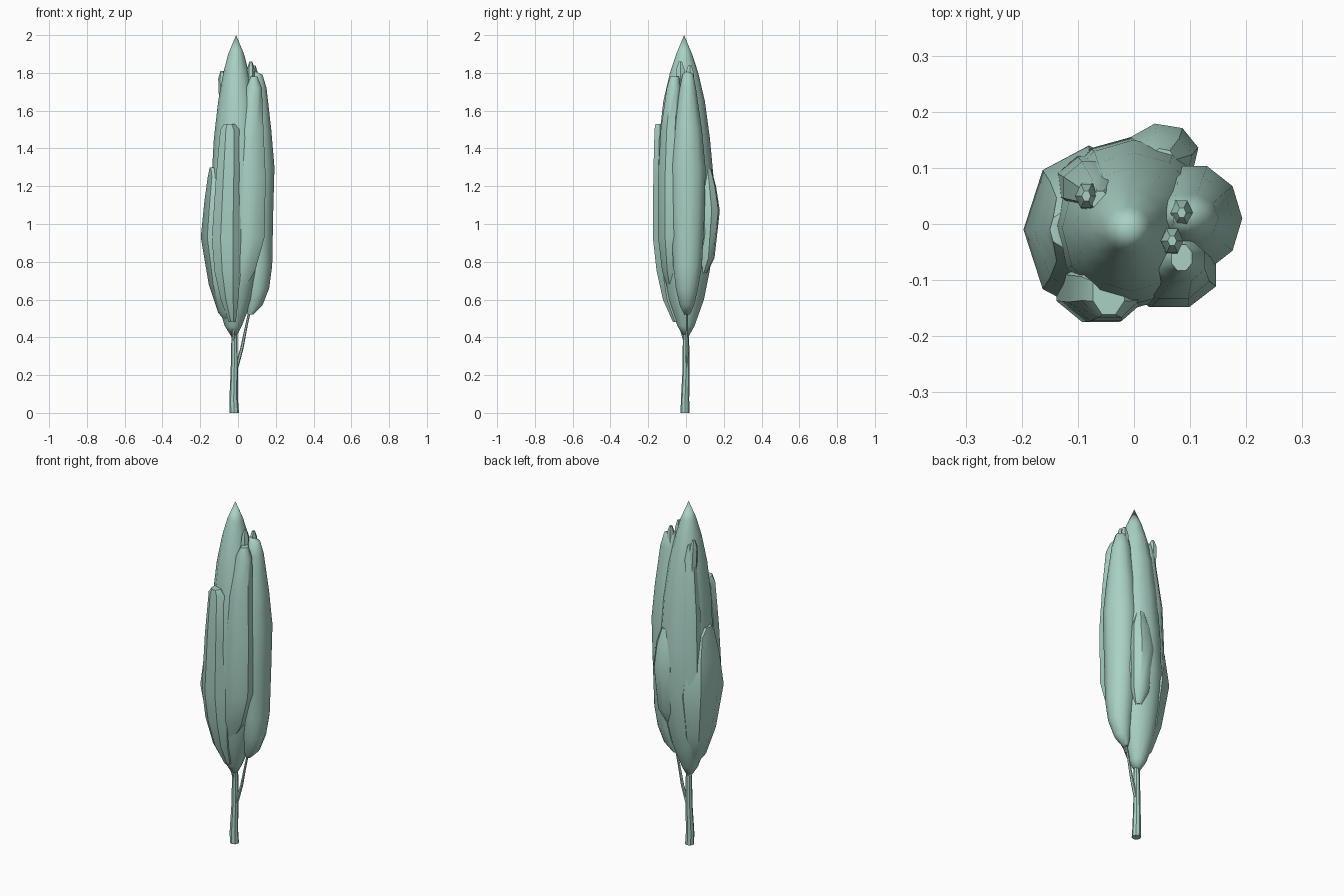
import bpy, bmesh, math
from mathutils import Vector

leaf = bpy.data.materials.new("pale teal")
leaf.diffuse_color = (0.40, 0.64, 0.56, 1)


def loft(name, rings, sides=8, turn=0.0, angle=40):
    """Skin closed rings given as (z, centre x, centre y, radius x, radius y)."""
    bm = bmesh.new()
    loops = []
    for z, cx, cy, rx, ry in rings:
        if rx == 0:
            loops.append([bm.verts.new((cx, cy, z))])
            continue
        loops.append([bm.verts.new((cx + rx * math.cos(turn + math.tau * i / sides),
                                    cy + ry * math.sin(turn + math.tau * i / sides), z))
                      for i in range(sides)])
    for a, b in zip(loops, loops[1:]):
        for i in range(sides):
            j = (i + 1) % sides
            if len(a) == 1:
                bm.faces.new((a[0], b[j], b[i]))
            elif len(b) == 1:
                bm.faces.new((a[i], a[j], b[0]))
            else:
                bm.faces.new((a[i], a[j], b[j], b[i]))
    for end in (loops[0], loops[-1]):
        if len(end) > 1:
            bm.faces.new(end)
    bmesh.ops.recalc_face_normals(bm, faces=bm.faces[:])
    me = bpy.data.meshes.new(name)
    bm.to_mesh(me)
    bm.free()
    me.materials.append(leaf)
    ob = bpy.data.objects.new(name, me)
    bpy.context.collection.objects.link(ob)
    bpy.ops.object.select_all(action='DESELECT')
    ob.select_set(True)
    bpy.context.view_layer.objects.active = ob
    bpy.ops.object.shade_smooth_by_angle(angle=math.radians(angle))
    return ob


# trunk
loft("trunk", [(0, -0.02, -0.005, 0.025, 0.024), (0.07, -0.023, -0.005, 0.023, 0.022),
               (0.22, -0.02, 0, 0.019, 0.019), (0.45, -0.018, 0, 0.016, 0.016),
               (0.6, -0.015, 0, 0.01, 0.01)])

# thin side branches
loft("right_branch", [(0.24, -0.008, 0.002, 0.01, 0.01), (0.34, 0.02, 0.005, 0.009, 0.009),
                      (0.45, 0.042, 0.005, 0.007, 0.007), (0.58, 0.07, 0.005, 0.006, 0.006)], 6)
loft("front_branch", [(0.38, -0.02, -0.008, 0.008, 0.008), (0.47, -0.03, -0.035, 0.007, 0.007),
                      (0.57, -0.045, -0.06, 0.006, 0.006)], 6)

# central foliage spire
loft("main_foliage", [(0.38, -0.02, 0, 0, 0), (0.46, -0.025, 0, 0.045, 0.045),
                      (0.6, -0.02, 0.0, 0.095, 0.095), (0.75, -0.015, 0.0, 0.125, 0.125),
                      (0.95, -0.005, 0.005, 0.145, 0.15), (1.2, 0, 0.0, 0.142, 0.15),
                      (1.45, 0, -0.008, 0.128, 0.135), (1.65, -0.005, -0.01, 0.1, 0.11),
                      (1.8, -0.01, -0.01, 0.068, 0.075), (1.9, -0.01, -0.01, 0.042, 0.042),
                      (2.0, -0.01, -0.01, 0, 0)], 12, 0, 60)

# left clump
loft("left_foliage", [(0.45, -0.04, -0.01, 0, 0), (0.53, -0.065, -0.01, 0.04, 0.06),
                      (0.68, -0.075, -0.01, 0.08, 0.11), (0.93, -0.08, -0.01, 0.117, 0.15),
                      (1.12, -0.08, -0.01, 0.098, 0.12), (1.25, -0.085, -0.01, 0.075, 0.08),
                      (1.3, -0.13, -0.01, 0.02, 0.03)], 8)

# right clump, hanging free at the bottom
loft("right_foliage", [(0.52, 0.065, 0.005, 0.015, 0.015), (0.57, 0.085, 0.005, 0.045, 0.04),
                       (0.66, 0.1, 0.005, 0.065, 0.062), (0.78, 0.105, 0.008, 0.076, 0.08),
                       (1.05, 0.102, 0.01, 0.084, 0.093), (1.3, 0.102, 0.01, 0.091, 0.098),
                       (1.5, 0.1, 0.01, 0.076, 0.078), (1.72, 0.095, 0.01, 0.056, 0.045),
                       (1.79, 0.095, 0.01, 0.035, 0.03), (1.81, 0.08, 0.01, 0.01, 0.01)],
     10, 0, 50)

# front clump with a flat outer face
loft("front_foliage", [(0.48, -0.03, -0.05, 0.02, 0.02), (0.6, -0.045, -0.085, 0.05, 0.04),
                       (0.75, -0.055, -0.1, 0.075, 0.06), (0.92, -0.06, -0.11, 0.085, 0.07),
                       (1.25, -0.05, -0.115, 0.072, 0.063), (1.5, -0.043, -0.115, 0.055, 0.056),
                       (1.53, -0.045, -0.12, 0.03, 0.045)], 8, math.pi / 8, 30)

# front right clump
loft("front_right_foliage", [(0.57, -0.02, -0.07, 0, 0), (0.75, 0.03, -0.08, 0.065, 0.05),
                             (0.93, 0.06, -0.085, 0.087, 0.068), (1.25, 0.065, -0.085, 0.088, 0.068),
                             (1.5, 0.07, -0.08, 0.07, 0.058), (1.72, 0.085, -0.065, 0.045, 0.04),
                             (1.78, 0.085, -0.06, 0.02, 0.025)], 8, math.pi / 8, 45)

# back clumps
loft("back_foliage", [(0.74, 0.045, 0.09, 0.02, 0.02), (0.82, 0.05, 0.11, 0.05, 0.042),
                      (1.07, 0.05, 0.125, 0.066, 0.055), (1.2, 0.05, 0.115, 0.055, 0.045),
                      (1.29, 0.05, 0.11, 0.025, 0.025)], 8, 0.2)
loft("back_left_foliage", [(0.55, -0.06, 0.04, 0, 0), (0.75, -0.07, 0.065, 0.055, 0.045),
                           (1.0, -0.075, 0.07, 0.068, 0.055), (1.4, -0.07, 0.065, 0.06, 0.05),
                           (1.7, -0.06, 0.05, 0.035, 0.03), (1.78, -0.06, 0.04, 0.015, 0.02)],
     8, math.pi / 8)

# small ragged tips poking out near the crown
for name, x, y, top in (("right_tip", 0.068, -0.03, 1.86), ("inner_tip", 0.085, 0.02, 1.84),
                        ("left_tip", -0.085, 0.05, 1.81)):
    loft(name, [(1.55, x * 0.9, y, 0.02, 0.03), (top - 0.04, x, y, 0.02, 0.025),
                (top, x, y, 0.008, 0.01)], 6)
